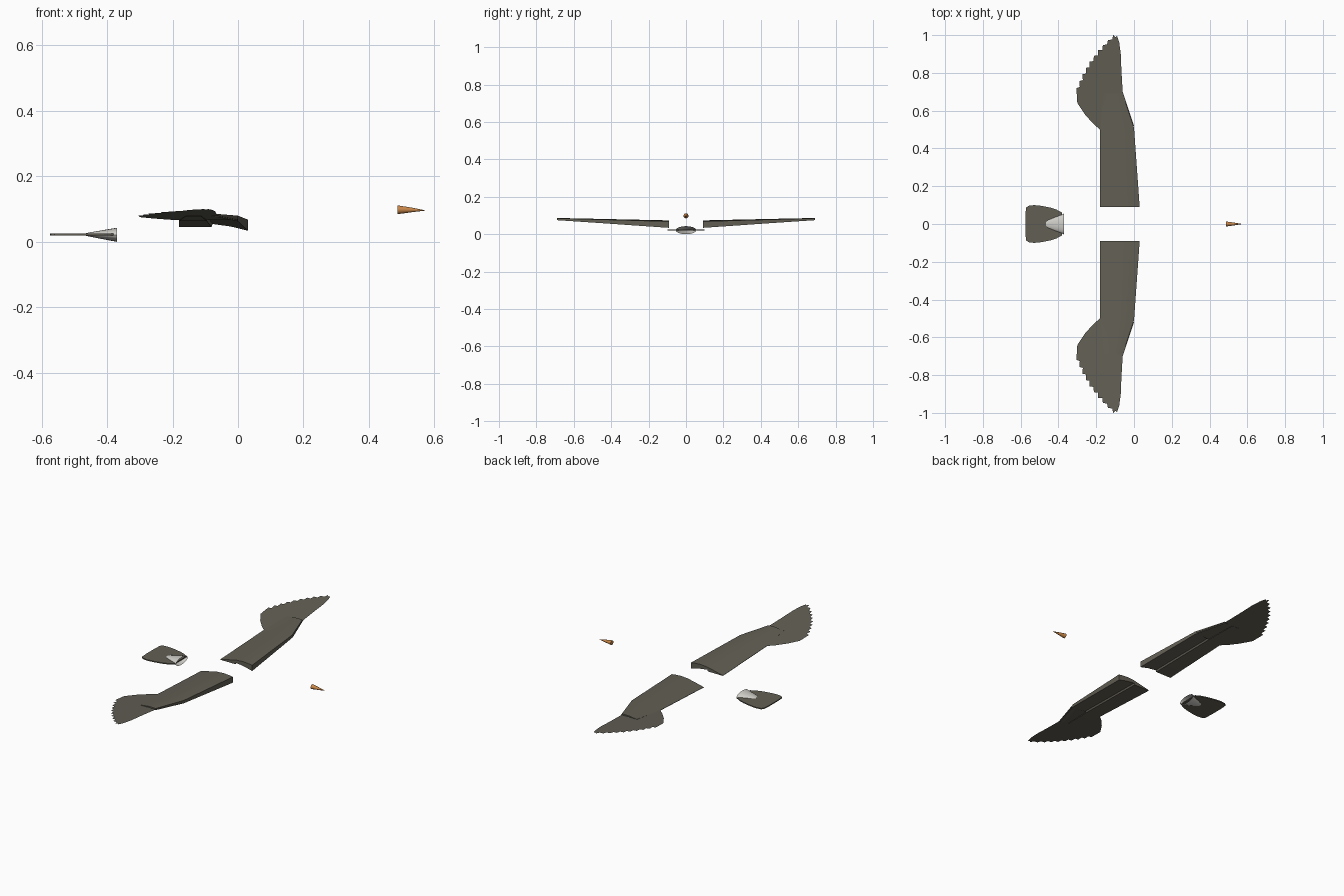
import bpy, bmesh
from math import cos, sin, pi
from mathutils import Vector

cube = bpy.data.objects.get("Cube")
if cube:
    bpy.data.objects.remove(cube, do_unlink=True)


def material(name, rgb):
    m = bpy.data.materials.new(name)
    m.use_nodes = True
    m.diffuse_color = (*rgb, 1)
    bsdf = next(n for n in m.node_tree.nodes if n.type == 'BSDF_PRINCIPLED')
    bsdf.inputs["Base Color"].default_value = (*rgb, 1)
    bsdf.inputs["Roughness"].default_value = 0.8
    return m


feather = material("dark feather", (0.122, 0.115, 0.088))
down = material("pale down", (0.62, 0.61, 0.57))
horn = material("orange horn", (0.60, 0.25, 0.07))


def finish(name, bm, mat, smooth=True):
    mesh = bpy.data.meshes.new(name)
    bm.to_mesh(mesh)
    bm.free()
    mesh.materials.append(mat)
    ob = bpy.data.objects.new(name, mesh)
    bpy.context.collection.objects.link(ob)
    if smooth:
        bpy.ops.object.select_all(action='DESELECT')
        bpy.context.view_layer.objects.active = ob
        ob.select_set(True)
        bpy.ops.object.shade_smooth_by_angle(angle=0.6)
    return ob


def loft(name, rings, mat, cap_start=True, cap_end=True):
    bm = bmesh.new()
    loops = [[bm.verts.new(p) for p in ring] for ring in rings]
    n = len(loops[0])
    for a, b in zip(loops, loops[1:]):
        for i in range(n):
            j = (i + 1) % n
            bm.faces.new((a[i], a[j], b[j], b[i]))
    if cap_start:
        bm.faces.new(loops[0])
    if cap_end:
        bm.faces.new(loops[-1])
    bmesh.ops.recalc_face_normals(bm, faces=bm.faces)
    return finish(name, bm, mat)


def plate(name, points, mat, thickness=0):
    bm = bmesh.new()
    face = bm.faces.new([bm.verts.new(p) for p in points])
    face.normal_update()
    if face.normal.z < 0:
        face.normal_flip()
    if thickness:
        new = bmesh.ops.extrude_face_region(bm, geom=[face], use_keep_orig=True)["geom"]
        verts = [v for v in new if isinstance(v, bmesh.types.BMVert)]
        bmesh.ops.translate(bm, verts=verts, vec=(0, 0, thickness))
        bmesh.ops.recalc_face_normals(bm, faces=bm.faces)
    return finish(name, bm, mat, smooth=False)


def arm_section(y, lead, trail, top, bottom, rear):
    # Cambered section: blunt leading edge, hollow underside, thin rear edge
    h = top - bottom
    shape = [(0, top), (0.12, top + 0.1 * h), (0.28, top + 0.17 * h),
             (0.5, top + 0.08 * h), (0.75, (top + rear) / 2 + 0.08 * h),
             (1, rear + 0.002), (1, rear), (0.53, rear),
             (0.51, bottom + 0.6 * h), (0.25, bottom + 0.38 * h), (0, bottom)]
    return [(lead + (trail - lead) * u, y, z) for u, z in shape]


def ellipse(x, ry, rz, z, n=20):
    return [(x, ry * cos(2 * pi * i / n), z + rz * sin(2 * pi * i / n))
            for i in range(n)]


# Rear outline of the wing tip, notched by the feather ends
def feathered_edge(count=10):
    a, b, c = Vector((-0.305, 0.72)), Vector((-0.24, 0.89)), Vector((-0.11, 1.0))
    edge = []
    for i in range(count):
        t = i / (count - 1)
        tip = a * (1 - t) ** 2 + b * 2 * t * (1 - t) + c * t * t
        edge.append(tip)
        if i < count - 1:
            t += 0.35 / (count - 1)
            p = a * (1 - t) ** 2 + b * 2 * t * (1 - t) + c * t * t
            edge.append(p + Vector((0.013, -0.008)))
    return [tuple(p) for p in edge]


# Wings
hand = [(0, 0.52), (-0.18, 0.50), (-0.215, 0.53), (-0.26, 0.58), (-0.30, 0.64)]
hand += feathered_edge()
hand += [(-0.098, 0.99), (-0.09, 0.997), (-0.078, 0.96), (-0.07, 0.90),
         (-0.067, 0.82), (-0.06, 0.70)]
for side, label in ((1, "left"), (-1, "right")):
    loft(label + "_wing_arm", [
        arm_section(side * 0.09, 0.03, -0.18, 0.068, 0.034, 0.045),
        arm_section(side * 0.51, 0.0, -0.18, 0.080, 0.063, 0.064),
        arm_section(side * 0.69, -0.06, -0.16, 0.085, 0.075, 0.078)], feather)
    plate(label + "_wing_hand",
          [(x, side * y, 0.066 + (y - 0.5) * 0.068) for x, y in hand], feather)

# Tail fan
half = [(-0.38, 0.06), (-0.41, 0.076), (-0.44, 0.086), (-0.49, 0.096),
        (-0.53, 0.1), (-0.56, 0.096), (-0.572, 0.085), (-0.575, 0.04)]
outline = half + [(x, -y) for x, y in reversed(half)]
plate("tail_fan", [(x, y, 0.019) for x, y in outline], feather, 0.006)

# Tapering rump, open where it meets the body
loft("rump", [ellipse(-0.37, 0.055, 0.0215, 0.0215),
              ellipse(-0.42, 0.036, 0.0125, 0.022),
              ellipse(-0.455, 0.022, 0.006, 0.0225),
              ellipse(-0.465, 0.012, 0.004, 0.0225)], down, cap_start=False)

# Beak
loft("beak", [ellipse(0.487, 0.0135, 0.0135, 0.098, 16),
              ellipse(0.53, 0.0072, 0.0072, 0.0975, 16),
              ellipse(0.571, 0.0006, 0.0006, 0.096, 16)], horn)
